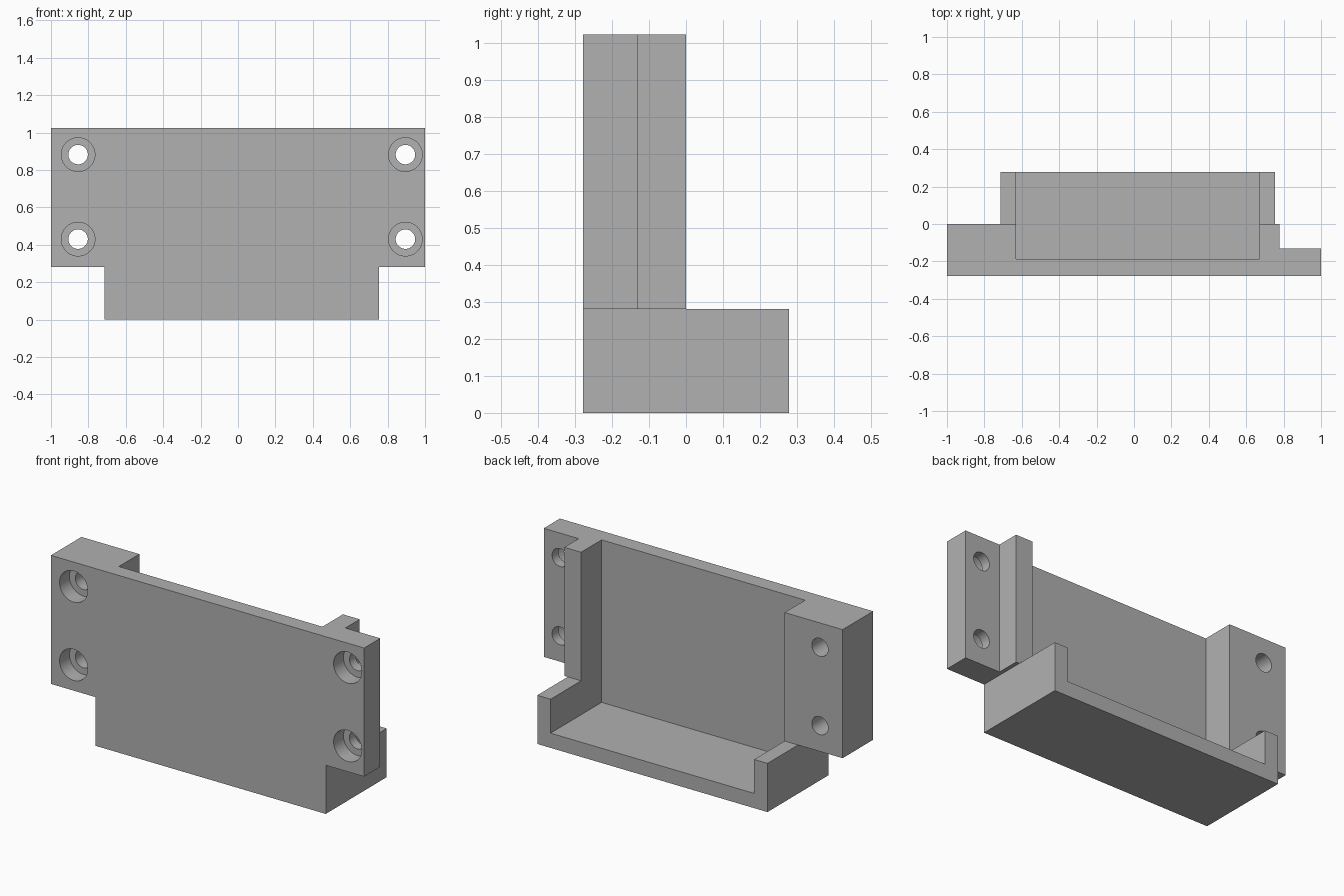
import bpy
import bmesh
from math import pi, radians

cube = bpy.data.objects.get("Cube")
if cube:
    bpy.data.objects.remove(cube, do_unlink=True)

FRONT, BACK = -0.278, 0.278
SHELF, TOP = 0.281, 1.023

grey = bpy.data.materials.new("plain grey")
grey.use_nodes = True
grey.diffuse_color = (0.44, 0.44, 0.44, 1)
grey.node_tree.nodes["Principled BSDF"].inputs["Base Color"].default_value = (0.44, 0.44, 0.44, 1)


def prism(name, outline, z0, z1):
    """Extrude a plan outline from z0 up to z1."""
    bm = bmesh.new()
    face = bm.faces.new([bm.verts.new((x, y, z0)) for x, y in outline])
    new = bmesh.ops.extrude_face_region(bm, geom=[face])["geom"]
    top = [v for v in new if isinstance(v, bmesh.types.BMVert)]
    bmesh.ops.translate(bm, verts=top, vec=(0, 0, z1 - z0))
    bmesh.ops.recalc_face_normals(bm, faces=bm.faces)
    mesh = bpy.data.meshes.new(name)
    bm.to_mesh(mesh)
    bm.free()
    obj = bpy.data.objects.new(name, mesh)
    bpy.context.collection.objects.link(obj)
    mesh.materials.append(grey)
    return obj


def block(name, x0, x1, y0, y1, z0, z1):
    return prism(name, [(x0, y0), (x1, y0), (x1, y1), (x0, y1)], z0, z1)


def cylinder(name, x, z, radius, y0, y1):
    bpy.ops.mesh.primitive_cylinder_add(
        vertices=48, radius=radius, depth=y1 - y0,
        location=(x, (y0 + y1) / 2, z), rotation=(pi / 2, 0, 0))
    obj = bpy.context.object
    obj.name = name
    obj.data.materials.append(grey)
    return obj


def combine(target, tool, operation):
    """Apply a boolean and discard the tool."""
    bpy.context.view_layer.objects.active = target
    mod = target.modifiers.new(operation.title(), "BOOLEAN")
    mod.operation, mod.solver, mod.object = operation, "EXACT", tool
    tool.hide_render = True
    bpy.ops.object.modifier_apply(modifier=mod.name)
    bpy.data.objects.remove(tool, do_unlink=True)


# Upright plate: thick ear on one side, stepped thin ear on the other
bracket = prism("bracket", [(-1, FRONT), (1, FRONT), (1, -0.131), (0.777, -0.131),
                            (0.777, 0), (-1, 0)], SHELF, TOP)

# Tray below, then one open pocket through tray and plate
combine(bracket, block("tray", -0.715, 0.755, FRONT, BACK, 0, SHELF), "UNION")
combine(bracket, block("pocket", -0.63, 0.67, -0.187, 0.5, 0.085, 1.5), "DIFFERENCE")

# Counterbored screw holes
for x in (-0.855, 0.895):
    for z in (0.43, 0.882):
        combine(bracket, cylinder("counterbore", x, z, 0.09, -0.5, FRONT + 0.09), "DIFFERENCE")
        combine(bracket, cylinder("screw_hole", x, z, 0.052, -0.6, 0.5), "DIFFERENCE")

# Smooth bores, crisp edges
bpy.ops.object.select_all(action="DESELECT")
bracket.select_set(True)
bpy.context.view_layer.objects.active = bracket
bpy.ops.object.shade_smooth_by_angle(angle=radians(30))
